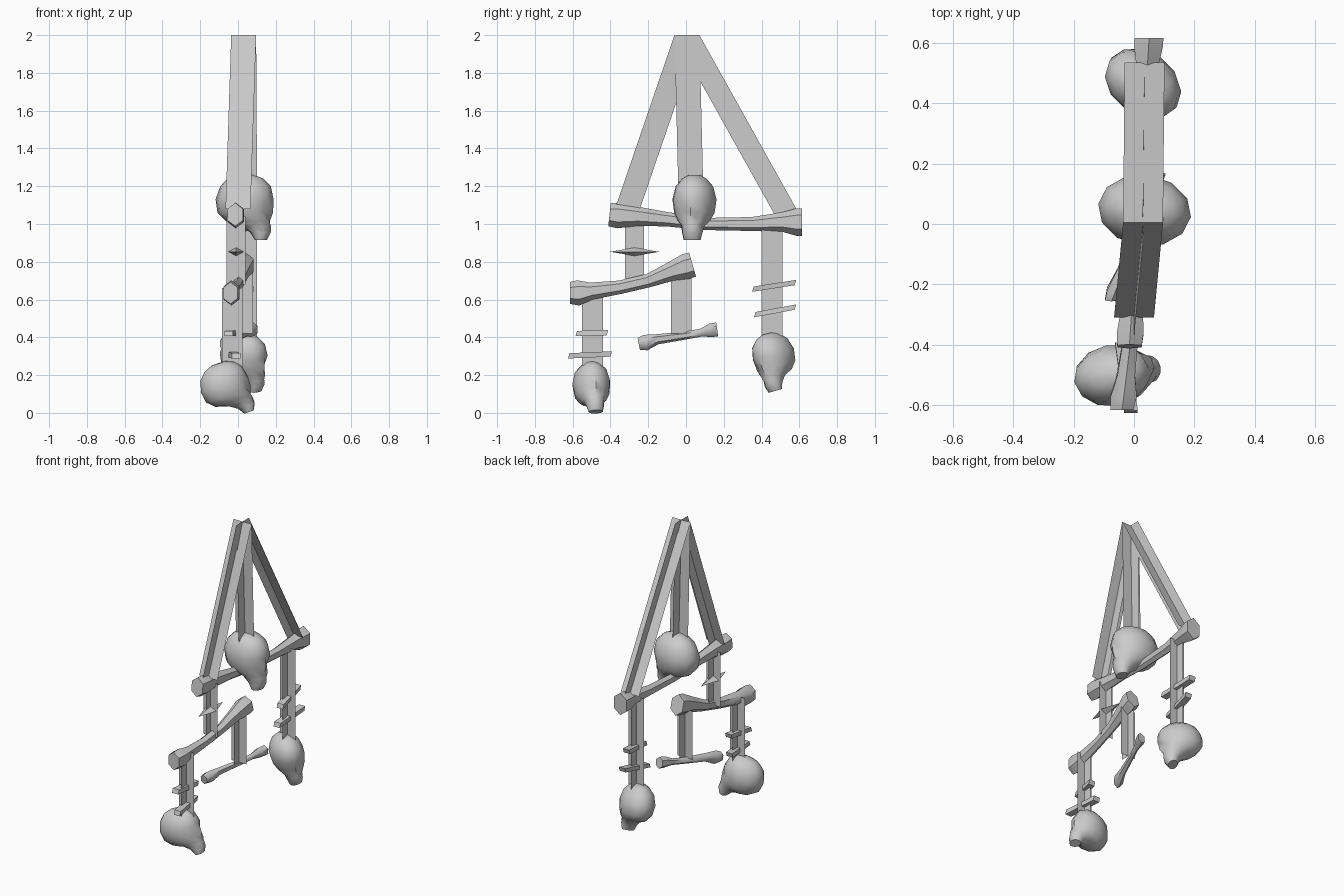
import bpy
import bmesh
from math import cos, sin, pi, radians
from mathutils import Matrix, Vector

if "Cube" in bpy.data.objects:
    bpy.data.objects.remove(bpy.data.objects["Cube"], do_unlink=True)

grey = bpy.data.materials.new("bone grey")
grey.use_nodes = True
grey.diffuse_color = (0.6, 0.6, 0.6, 1)
grey.node_tree.nodes["Principled BSDF"].inputs["Base Color"].default_value = grey.diffuse_color


def finish(name, bm, smooth=None, closed=True):
    if closed:
        bmesh.ops.recalc_face_normals(bm, faces=bm.faces)
    mesh = bpy.data.meshes.new(name)
    bm.to_mesh(mesh)
    bm.free()
    mesh.materials.append(grey)
    ob = bpy.data.objects.new(name, mesh)
    bpy.context.collection.objects.link(ob)
    if smooth:
        bpy.ops.object.select_all(action='DESELECT')
        ob.select_set(True)
        bpy.context.view_layer.objects.active = ob
        bpy.ops.object.shade_smooth_by_angle(angle=radians(smooth))
    return ob


def loft(bm, rings):
    """Bridge rings of points and cap both ends."""
    loops = [[bm.verts.new(p) for p in ring] for ring in rings]
    n = len(loops[0])
    for a, b in zip(loops, loops[1:]):
        for i in range(n):
            j = (i + 1) % n
            bm.faces.new((a[i], a[j], b[j], b[i]))
    bm.faces.new(loops[0])
    bm.faces.new(loops[-1])


def strap(name, top, bottom, half):
    """Two crossed strips hanging between two points."""
    bm = bmesh.new()
    top, bottom = Vector(top), Vector(bottom)
    for side in (Vector((half, 0, 0)), Vector((0, half, 0))):
        bm.faces.new([bm.verts.new(p) for p in
                      (top - side, bottom - side, bottom + side, top + side)])
    finish(name, bm, closed=False)


def bone(name, x0, x1, path):
    """Six-sided shaft with swollen ends; path holds (y, z, half height)."""
    bm = bmesh.new()
    first, last = path[0][0], path[-1][0]
    rings = []
    for i, (y, z, h) in enumerate(path):
        before, after = path[max(i - 1, 0)], path[min(i + 1, len(path) - 1)]
        along = Vector((0, after[0] - before[0], after[1] - before[1])).normalized()
        up = Vector((0, -along.z, along.y))
        centre = Vector((x0 + (x1 - x0) * (y - first) / (last - first), y, z))
        rings.append([centre + up * h * sin(a) + Vector((0.75 * h * cos(a), 0, 0))
                      for a in (pi * (k + 0.5) / 3 for k in range(6))])
    loft(bm, rings)
    finish(name, bm, 50)


# Skull sections: height, back, front, half width
SKULL = [(0.16, -0.04, 0.05, 0.03), (0.14, -0.09, 0.10, 0.065),
         (0.10, -0.13, 0.14, 0.100), (0.03, -0.155, 0.155, 0.118),
         (-0.04, -0.145, 0.152, 0.108), (-0.085, -0.10, 0.145, 0.085),
         (-0.11, -0.02, 0.14, 0.062), (-0.145, 0.03, 0.14, 0.055),
         (-0.185, 0.055, 0.12, 0.045)]


def skull(name, centre, scale, yaw, pitch=0, roll=0):
    bm = bmesh.new()
    rings = []
    for row, (z, back, front, wide) in enumerate(SKULL):
        ring = []
        for k in range(12):
            a = k * pi / 6
            x = (front + back) / 2 + (front - back) / 2 * cos(a)
            if row == 4 and k in (1, 11):      # eye sockets
                x -= 0.022
            if row == 5 and k == 0:            # nose hollow
                x -= 0.012
            ring.append((x, wide * sin(a), z))
        rings.append(ring)
    loft(bm, rings)
    turn = (Matrix.Translation(centre) @ Matrix.Rotation(radians(roll), 4, 'X')
            @ Matrix.Rotation(radians(yaw), 4, 'Z')
            @ Matrix.Rotation(radians(pitch), 4, 'Y') @ Matrix.Scale(scale, 4))
    bm.transform(turn)
    finish(name, bm, 40)


def splinter(name, start, end, half):
    """Slim four-sided stick with slanted ends."""
    bm = bmesh.new()
    offsets = [Vector(o) * half for o in
               ((-1.6, 0, -1), (1.6, 0, -1), (1.6, 0.6, 1), (-1.6, 0.6, 1))]
    loft(bm, [[Vector(p) + o for o in offsets] for p in (start, end)])
    finish(name, bm)


# Hanging straps
strap("front_top_strap", (0.03, 0.005, 2), (0, -0.31, 1.08), 0.066)
strap("back_top_strap", (0.03, 0.005, 2), (0.035, 0.535, 1.05), 0.066)
strap("centre_top_strap", (0.03, 0.005, 2), (0.035, 0.025, 1.2), 0.066)
strap("front_middle_strap", (-0.01, -0.272, 1.04), (-0.01, -0.272, 0.68), 0.05)
strap("back_skull_strap", (0.045, 0.455, 1.0), (0.045, 0.455, 0.39), 0.055)
strap("front_skull_strap", (-0.03, -0.495, 0.66), (-0.03, -0.495, 0.22), 0.055)
strap("lower_bone_strap", (0.025, -0.025, 0.74), (0.025, -0.025, 0.42), 0.055)

# Bones
bone("upper_bone", -0.015, 0.05,
     [(-0.405, 1.05, 0.062), (-0.36, 1.045, 0.068), (-0.25, 1.04, 0.05),
      (-0.1, 1.025, 0.038), (0.1, 1.0, 0.032), (0.35, 1.0, 0.037),
      (0.51, 1.01, 0.052), (0.585, 1.01, 0.073), (0.615, 1.01, 0.073)])
bone("middle_bone", -0.04, 0.04,
     [(-0.615, 0.635, 0.058), (-0.57, 0.635, 0.067), (-0.5, 0.645, 0.045),
      (-0.35, 0.665, 0.036), (-0.2, 0.70, 0.036), (-0.08, 0.748, 0.05),
      (0.0, 0.775, 0.068), (0.035, 0.785, 0.066)])
bone("lower_bone", -0.075, 0.08,
     [(-0.25, 0.365, 0.032), (-0.215, 0.372, 0.042), (-0.15, 0.39, 0.027),
      (0, 0.41, 0.021), (0.08, 0.425, 0.021), (0.13, 0.437, 0.036),
      (0.165, 0.442, 0.037)])

# Skulls
skull("centre_skull", (0.035, 0.045, 1.1), 1.0, -8)
skull("back_skull", (0.03, 0.47, 0.285), 0.88, -35, roll=16)
skull("front_skull", (-0.065, -0.5, 0.13), 0.86, 10, pitch=-20)

# Sticks threaded on the straps
splinter("back_upper_stick", (0.06, 0.35, 0.655), (0.03, 0.575, 0.69), 0.014)
splinter("back_lower_stick", (0.03, 0.36, 0.52), (0.06, 0.575, 0.56), 0.014)
splinter("front_upper_stick", (-0.05, -0.585, 0.42), (-0.02, -0.42, 0.425), 0.014)
splinter("front_lower_stick", (-0.01, -0.625, 0.302), (-0.04, -0.4, 0.312), 0.014)

# Flat diamond on the front middle strap
bm = bmesh.new()
bmesh.ops.create_cone(bm, segments=4, radius1=1, radius2=0, depth=1, cap_ends=False,
                      matrix=Matrix.Translation((0, 0, 0.5)))
bmesh.ops.create_cone(bm, segments=4, radius1=0, radius2=1, depth=1, cap_ends=False,
                      matrix=Matrix.Translation((0, 0, -0.5)))
bmesh.ops.remove_doubles(bm, verts=bm.verts, dist=0.001)
bm.transform(Matrix.Translation((-0.01, -0.272, 0.853))
             @ Matrix.Diagonal((0.04, 0.13, 0.022, 1)))
finish("diamond_charm", bm)
